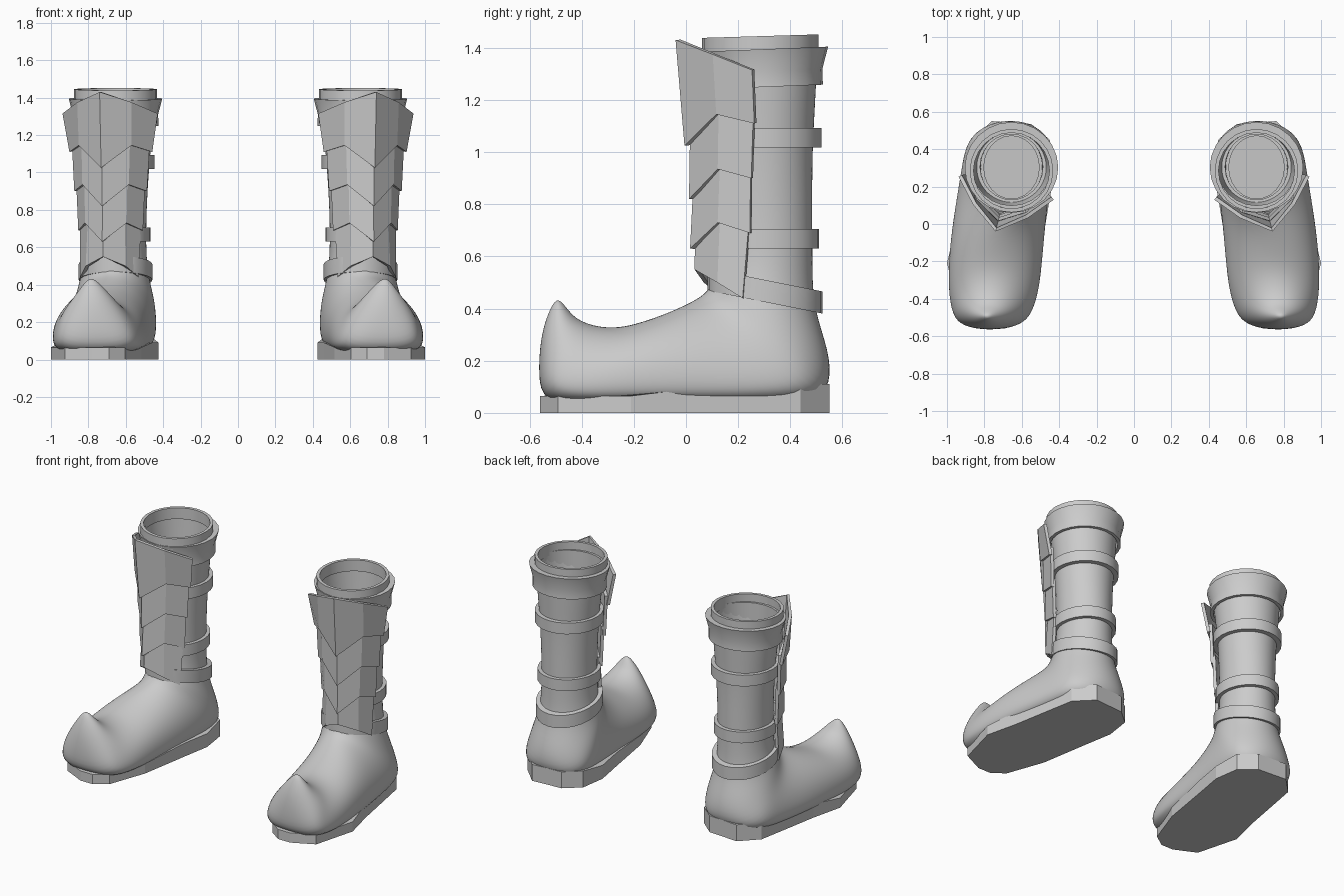
import bpy, bmesh
from math import sin, cos, pi, copysign
from mathutils import Vector

if "Cube" in bpy.data.objects:
    bpy.data.objects.remove(bpy.data.objects["Cube"])

LEG = Vector((0.655, 0.31, 0))          # leg axis of the +x boot
FWD = Vector((0.236, -0.972, 0))        # toes point slightly outward
SIDE = Vector((0.972, 0.236, 0))


def make(name, verts, faces, smooth=None, subsurf=0, thick=0):
    """Mesh object for one boot, mirrored across x for the other."""
    me = bpy.data.meshes.new(name)
    me.from_pydata([tuple(v) for v in verts], [], faces)
    bm = bmesh.new()
    bm.from_mesh(me)
    bmesh.ops.recalc_face_normals(bm, faces=bm.faces)
    bm.to_mesh(me)
    bm.free()
    ob = bpy.data.objects.new(name, me)
    bpy.context.collection.objects.link(ob)
    if smooth is not None:
        bpy.ops.object.select_all(action='DESELECT')
        ob.select_set(True)
        bpy.context.view_layer.objects.active = ob
        bpy.ops.object.shade_smooth_by_angle(angle=smooth)
    if subsurf:
        m = ob.modifiers.new("Subsurf", 'SUBSURF')
        m.levels = m.render_levels = subsurf
    if thick:
        m = ob.modifiers.new("Solidify", 'SOLIDIFY')
        m.thickness = thick
        m.offset = -1
    m = ob.modifiers.new("Mirror", 'MIRROR')
    m.use_mirror_merge = False
    return ob


def bridge(rows, n, wrap=False):
    """Quads joining consecutive closed rings of n points."""
    pairs = [(r, (r + 1) % rows) for r in range(rows if wrap else rows - 1)]
    return [(a * n + i, a * n + (i + 1) % n, b * n + (i + 1) % n, b * n + i)
            for a, b in pairs for i in range(n)]


def band(name, cy, rx, ry, profile, slope=0.0, n=24):
    """Ring swept round the leg; profile is (radius offset, z)."""
    verts = []
    for off, z in profile:
        for i in range(n):
            t = 2 * pi * i / n
            y = (ry + off) * sin(t)
            verts.append((LEG.x + (rx + off) * cos(t), cy + y, z + slope * y))
    return make(name, verts, bridge(len(profile), n, True), smooth=0.6)


# Foot and shaft: one tube from curled toe to open top
# (top y, top z, bottom y, bottom z, centre x, half width, height of widest point)
sections = [
    (-.485, .435, -.505, .43, .785, .015, .5), (-.455, .40, -.535, .37, .78, .06, .5),
    (-.43, .37, -.56, .28, .775, .105, .5), (-.385, .345, -.568, .14, .77, .17, .42),
    (-.32, .33, -.55, .04, .76, .215, .35), (-.24, .33, -.40, .03, .75, .245, .3),
    (-.14, .36, -.20, .03, .74, .253, .3), (-.05, .395, .05, .03, .72, .25, .3),
    (.02, .43, .30, .03, .69, .245, .3), (.06, .455, .52, .04, .67, .24, .33),
    (.085, .48, .565, .14, .66, .218, .45), (.10, .50, .54, .27, .66, .197, .5),
    (.115, .53, .49, .41, .657, .178, .5), (.12, .60, .487, .58, .655, .165, .5),
    (.12, .80, .487, .80, .655, .168, .5), (.12, 1.0, .487, 1.0, .655, .18, .5),
    (.105, 1.22, .50, 1.22, .655, .20, .5), (.075, 1.42, .51, 1.42, .655, .218, .5)]
N = 20
verts = []
for ty, tz, by, bz, cx, a, f in sections:
    for i in range(N):
        t = 2 * pi * i / N
        c, s = cos(t), sin(t)
        if s < 0:                        # boxier below the widest point
            c, s = (copysign(abs(v) ** (2 * f), v) for v in (c, s))
        k = f + (1 - f if s > 0 else f) * s
        verts.append((cx + a * c, by + (ty - by) * k, bz + (tz - bz) * k))
make("boot_body", verts, bridge(len(sections), N) + [tuple(range(N))],
     smooth=pi, subsurf=2)

# Faceted sole
outline = [(.55, .535), (.76, .55), (.87, .44), (.905, .25), (.95, .0), (1.0, -.21),
           (.925, -.49), (.78, -.56), (.69, -.56), (.605, -.5), (.515, -.25), (.46, .08),
           (.425, .28), (.45, .45)]
n = len(outline)


def sole_top(y):
    return .065 if y < -.2 else (.09 if y < .4 else .11)


verts = [(x, y, 0.0) for x, y in outline] + [(x, y, sole_top(y)) for x, y in outline]
make("sole", verts, bridge(2, n) + [tuple(range(n)), tuple(range(n, 2 * n))])

# Top rim and flared cuff
band("top_rim", .285, .223, .223, [(-.02, 1.37), (0, 1.37), (0, 1.445), (-.02, 1.445)], .03)
band("cuff", .302, .25, .243, [(-.04, 1.25), (-.02, 1.25), (-.022, 1.31), (0, 1.395), (-.04, 1.395)], .04)


# Straps round the leg
def strap(name, cy, rx, ry, z, h, slope=0.0):
    band(name, cy, rx, ry, [(-.04, z), (0, z), (0, z + h), (-.04, z + h)], slope)


strap("upper_strap", .305, .208, .215, 1.018, .075)
strap("lower_strap", .303, .188, .208, .63, .075)
strap("ankle_strap", .303, .197, .22, .425, .085, -.2)

# Shin guard: overlapping creased plates
# each row: ridge (forward, z), crease and edge (sideways, forward, z)
plates = [
    (((.36, 1.43), (.15, .25, 1.375), (.262, .122, 1.315)),
     ((.325, 1.025), (.145, .235, 1.145), (.228, .105, 1.11))),
    (((.302, 1.15), (.135, .222, 1.22), (.215, .105, 1.17)),
     ((.307, .82), (.128, .225, .935), (.20, .11, .90))),
    (((.288, .92), (.118, .212, 1.0), (.19, .11, .96)),
     ((.303, .63), (.115, .222, .73), (.178, .11, .69))),
    (((.283, .72), (.10, .208, .79), (.168, .11, .75)),
     ((.285, .55), (.11, .222, .50), (.162, .135, .44)))]
for k, rows in enumerate(plates):
    verts = []
    for (rf, rz), mid, edge in rows:
        for side, (l, f, z) in ((-1, edge), (-1, mid), (0, (0, rf, rz)), (1, mid), (1, edge)):
            verts.append(LEG + SIDE * side * l + FWD * f + Vector((0, 0, z)))
    # bottom row first so the faces point forward
    quads = [(i, i + 1, i + 6, i + 5) for i in range(4)]
    ob = make(f"shin_plate_{k + 1}", verts, quads, thick=.02)
    me = ob.data
    if sum((p.normal for p in me.polygons), Vector()).dot(FWD) < 0:
        me.flip_normals()
